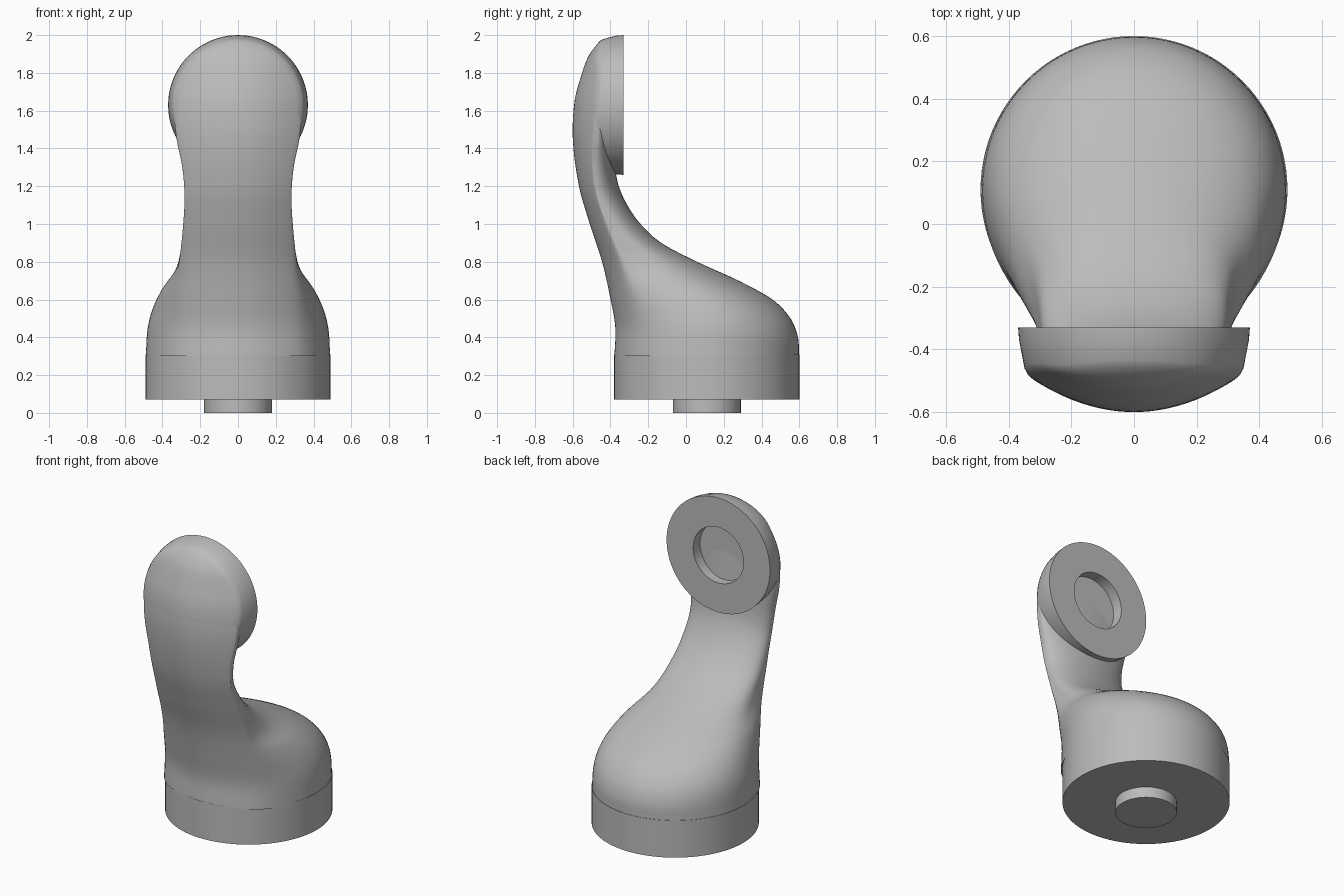
import bpy, bmesh, math
from mathutils import Vector

cube = bpy.data.objects.get("Cube")
if cube:
    bpy.data.objects.remove(cube, do_unlink=True)

grey = bpy.data.materials.new("plain grey")
grey.use_nodes = True
colour = (0.5, 0.5, 0.5, 1)
grey.diffuse_color = colour
grey.node_tree.nodes["Principled BSDF"].inputs["Base Color"].default_value = colour

SEGMENTS = 96
BASE_Y, BASE_R, PEG_R = 0.11, 0.49, 0.18
HEAD_Z, HEAD_R, HEAD_BACK = 1.63, 0.37, -0.33


def curve(*points):
    """Smooth curve through (height, value) points."""
    last = len(points) - 1

    def slope(i):
        a, b = points[max(i - 1, 0)], points[min(i + 1, last)]
        return (b[1] - a[1]) / (b[0] - a[0])

    def value(z):
        z = min(max(z, points[0][0]), points[last][0])
        i = next(k for k in range(last) if z <= points[k + 1][0])
        (z0, v0), (z1, v1) = points[i], points[i + 1]
        h = z1 - z0
        t = (z - z0) / h
        s = t * t * (3 - 2 * t)
        return (v0 + (v1 - v0) * s + h * t * (1 - t) ** 2 * slope(i)
                - h * t * t * (1 - t) * slope(i + 1))
    return value


# Outlines of the body, by height
front = curve((.3, -.38), (.45, -.375), (.6, -.4), (.8, -.445), (1, -.51), (1.2, -.567),
              (1.45, -.6), (1.65, -.59), (1.8, -.55), (1.9, -.51), (2, -.43))
back = curve((.3, .6), (.4, .595), (.5, .555), (.6, .46), (.7, .28), (.8, .06), (.9, -.13),
             (1, -.24), (1.1, -.31), (1.2, -.355), (1.3, -.375), (1.63, -.4))
edge = curve((.3, .34), (.6, .33), (.8, .31), (1, .29), (1.15, .283), (1.3, .295),
             (1.45, .325), (1.63, .345))
bulge = curve((.3, .49), (.45, .48), (.56, .45), (.66, .4), (.76, .33), (.85, .305), (1, .28))
middle = curve((.3, .11), (.5, .1), (.6, .05), (.7, -.05), (.8, -.2), (.9, -.3),
               (1, -.38), (1.2, -.47), (1.63, -.45))


def front_face(x, z):
    return front(z) + x * x


def finish(name, bm, angle=35):
    bmesh.ops.recalc_face_normals(bm, faces=bm.faces)
    mesh = bpy.data.meshes.new(name)
    bm.to_mesh(mesh)
    bm.free()
    obj = bpy.data.objects.new(name, mesh)
    bpy.context.collection.objects.link(obj)
    mesh.materials.append(grey)
    bpy.ops.object.select_all(action="DESELECT")
    obj.select_set(True)
    bpy.context.view_layer.objects.active = obj
    bpy.ops.object.shade_smooth_by_angle(angle=math.radians(angle))
    return obj


def loft(name, rings, angle=35):
    """Skin closed rings of points and cap both ends."""
    bm = bmesh.new()
    loops = [[bm.verts.new(p) for p in ring] for ring in rings]
    for a, b in zip(loops, loops[1:]):
        n = len(a)
        for i in range(n):
            j = (i + 1) % n
            bm.faces.new((a[i], a[j], b[j], b[i]))
    bm.faces.new(loops[0])
    bm.faces.new(loops[-1])
    return finish(name, bm, angle)


def section(z):
    """Body cross-section: shallow front arc, flared side, round back."""
    w = edge(z)
    wide = max(w, bulge(z))
    y0, yb = front_face(w, z), back(z)
    yc = max(y0 + 0.005, min(middle(z), yb - 0.02))
    p0, p3 = Vector((w, y0)), Vector((wide, yc))
    p1 = p0 + Vector(((wide - w) * 0.61, (yc - y0) * 0.27))
    p2 = p3 - Vector((0, (yc - y0) * 0.37))
    half = [Vector((w * i / 14, front_face(w * i / 14, z))) for i in range(14)]
    for i in range(12):
        t = i / 12
        u = 1 - t
        half.append(p0 * u**3 + p1 * 3 * u * u * t + p2 * 3 * u * t * t + p3 * t**3)
    for i in range(21):
        a = math.pi / 2 * i / 20
        half.append(Vector((wide * math.cos(a), yc + (yb - yc) * math.sin(a))))
    ring = half + [Vector((-p.x, p.y)) for p in reversed(half[1:-1])]
    # Soften the long side edges
    for _ in range(3):
        ring = [(ring[i - 1] + ring[i] * 2 + ring[(i + 1) % len(ring)]) / 4
                for i in range(len(ring))]
    return [(p.x, p.y, z) for p in ring]


def circle(r, place):
    return [place(r * math.cos(a), r * math.sin(a))
            for a in (math.tau * i / SEGMENTS for i in range(SEGMENTS))]


def disc_stack(name, levels):
    return loft(name, [circle(r, lambda x, y, z=z: (x, BASE_Y + y, z)) for r, z in levels])


# Base band and peg below it
disc_stack("base_band", [(BASE_R, 0.07), (BASE_R, 0.31)])
disc_stack("base_peg", [(PEG_R, 0), (PEG_R, 0.08)])

# Rounded body sweeping up into the arm
STEPS = 70
loft("body_arm", [section(0.3 + (HEAD_Z - 0.3) * i / STEPS) for i in range(STEPS + 1)], 60)


# Round head: domed front, tapered rim, flat back with a round recess
def dome(x, h):
    z = HEAD_Z + h
    sink = 0.01 * min(max((1.6 - z) / 0.3, 0), 1)
    return (x, front_face(x, z) + sink, z)


def flat(y):
    return lambda x, h: (x, y, HEAD_Z + h)


def rim(x, h):
    p = dome(x, h)
    return (x, p[1] + 0.012, p[2])


rings = [circle(0.34 * i / 12, dome) for i in range(1, 13)]
rings += [circle(0.35, rim), circle(HEAD_R - 0.003, flat(HEAD_BACK - 0.04)),
          circle(HEAD_R, flat(HEAD_BACK)),
          circle(PEG_R, flat(HEAD_BACK)), circle(PEG_R, flat(HEAD_BACK - 0.07))]
loft("head", rings, 40)
